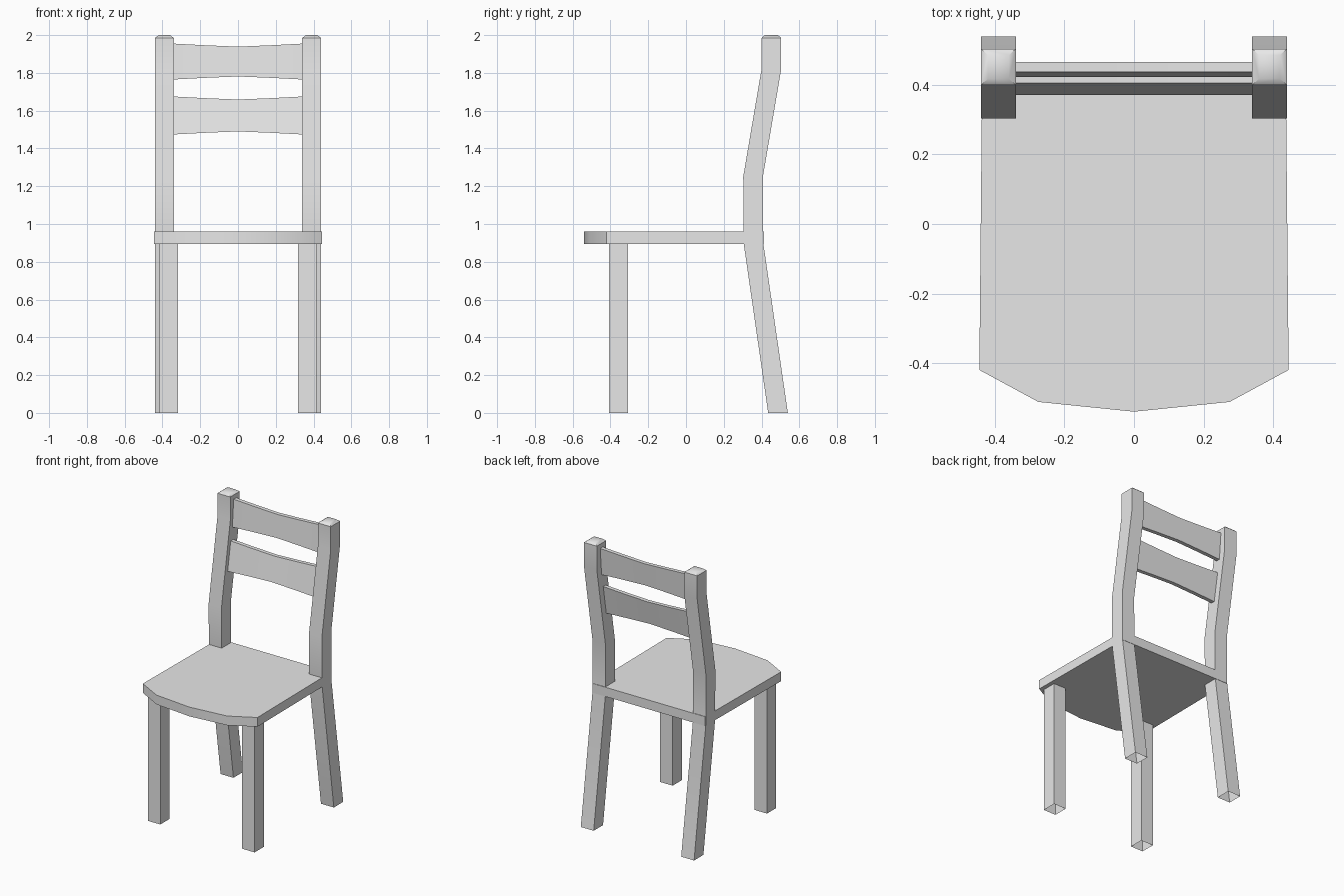
import bpy, bmesh, math
from mathutils import Vector

cube = bpy.data.objects.get("Cube")
if cube:
    bpy.data.objects.remove(cube, do_unlink=True)

grey = bpy.data.materials.new("light grey")
grey.use_nodes = True
grey.diffuse_color = (0.8, 0.8, 0.8, 1)
grey.node_tree.nodes["Principled BSDF"].inputs["Base Color"].default_value = (0.8, 0.8, 0.8, 1)


def loft(name, rings, cap_start=True, cap_end=True, angle=40):
    """Join matching rings of points into one solid part."""
    bm = bmesh.new()
    loops = [[bm.verts.new(p) for p in ring] for ring in rings]
    n = len(loops[0])
    for a, b in zip(loops, loops[1:]):
        for i in range(n):
            j = (i + 1) % n
            bm.faces.new((a[i], a[j], b[j], b[i]))
    if cap_start:
        bm.faces.new(loops[0][::-1])
    if cap_end:
        bm.faces.new(loops[-1])
    bmesh.ops.recalc_face_normals(bm, faces=bm.faces)
    mesh = bpy.data.meshes.new(name)
    bm.to_mesh(mesh)
    bm.free()
    mesh.materials.append(grey)
    ob = bpy.data.objects.new(name, mesh)
    bpy.context.collection.objects.link(ob)
    bpy.ops.object.select_all(action='DESELECT')
    ob.select_set(True)
    bpy.context.view_layer.objects.active = ob
    bpy.ops.object.shade_smooth_by_angle(angle=math.radians(angle))
    return ob


def rect(x0, x1, y0, y1, z):
    return [(x0, y0, z), (x1, y0, z), (x1, y1, z), (x0, y1, z)]


# Seat with a bowed front edge
half = [(0.437, 0.412), (0.445, -0.42), (0.275, -0.512)]
outline = half + [(0, -0.54)] + [(-x, y) for x, y in reversed(half)]
loft("seat", [[(x, y, z) for x, y in outline] for z in (0.895, 0.96)])

# Legs and bent back posts, with hollow open feet
POST = [(0.435, 0), (0.305, 0.9), (0.303, 1.25), (0.4, 1.82), (0.4, 1.985)]
DEPTH = 0.104
for side, s in (("left", 1), ("right", -1)):
    loft(f"front_leg_{side}",
         [rect(s * 0.318, s * 0.415, -0.408, -0.306, z) for z in (0, 0.9)],
         cap_start=False)
    rings = [rect(s * 0.34, s * 0.44, y, y + DEPTH, z) for y, z in POST]
    rings.append(rect(s * 0.36, s * 0.42, 0.418, 0.486, 2.0))
    loft(f"back_post_{side}", rings, cap_start=False)


# Back slats: tilted boards narrowing toward the middle
def slat(name, z0, z1, y0, y1, dip=0.016, thick=0.028):
    rings = []
    for i in range(-2, 3):
        t = i / 2
        d = dip * (1 - abs(t) ** 1.2)
        lo, hi = z0 + d, z1 - d
        rings.append([(0.342 * t, y0, lo), (0.342 * t, y0 + thick, lo),
                      (0.342 * t, y1 + thick, hi), (0.342 * t, y1, hi)])
    loft(name, rings)


slat("upper_slat", 1.765, 1.955, 0.423, 0.438)
slat("lower_slat", 1.474, 1.675, 0.371, 0.405)
